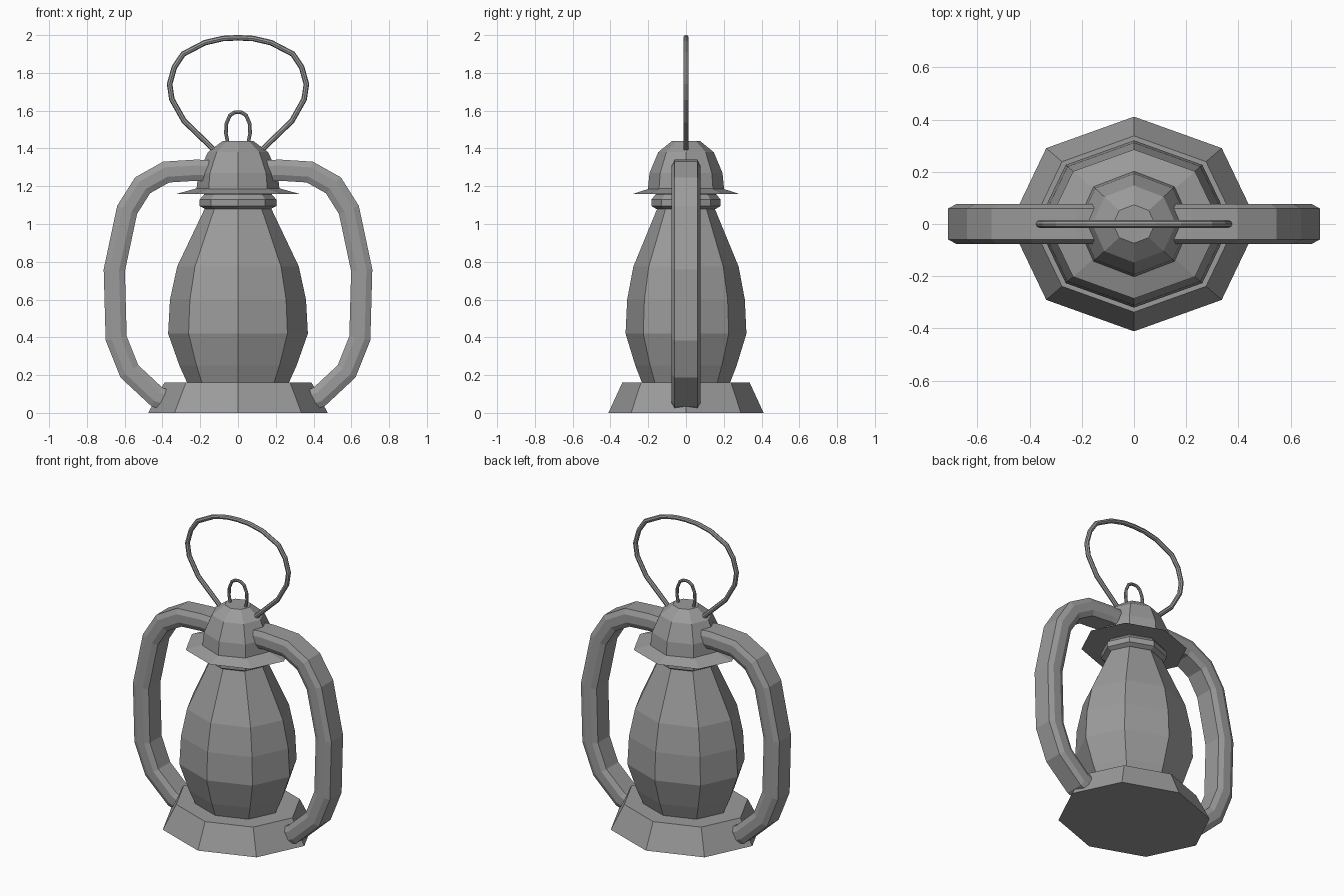
import bpy, bmesh
from math import cos, sin, pi
from mathutils import Vector

cube = bpy.data.objects.get("Cube")
if cube:
    bpy.data.objects.remove(cube)

metal = bpy.data.materials.new("grey_metal")
metal.use_nodes = True
GREY = (0.33, 0.33, 0.33, 1)
metal.diffuse_color = GREY
metal.node_tree.nodes["Principled BSDF"].inputs["Base Color"].default_value = GREY


def skin_rings(name, rings):
    """Bridge equal-sized closed rings and cap both ends."""
    bm = bmesh.new()
    loops = [[bm.verts.new(p) for p in ring] for ring in rings]
    n = len(loops[0])
    for a, b in zip(loops, loops[1:]):
        for i in range(n):
            j = (i + 1) % n
            bm.faces.new((a[i], a[j], b[j], b[i]))
    bm.faces.new(loops[0])
    bm.faces.new(loops[-1])
    bmesh.ops.recalc_face_normals(bm, faces=bm.faces)
    mesh = bpy.data.meshes.new(name)
    bm.to_mesh(mesh)
    bm.free()
    mesh.materials.append(metal)
    obj = bpy.data.objects.new(name, mesh)
    bpy.context.collection.objects.link(obj)
    return obj


def turned(name, profile, depth=0.865, sides=8):
    """Turn a (radius, height) profile, slightly flattened front to back."""
    angles = [2 * pi * i / sides for i in range(sides)]
    return skin_rings(name, [[(r * cos(a), r * depth * sin(a), z) for a in angles]
                             for r, z in profile])


def sweep(name, path, section):
    """Sweep a (sideways, y) section along an (x, z) path with mitred joints."""
    pts = [Vector(p) for p in path]
    rings = []
    for i, p in enumerate(pts):
        before = (p - pts[i - 1]).normalized() if i else None
        after = (pts[i + 1] - p).normalized() if i < len(pts) - 1 else None
        before, after = before or after, after or before
        t = (before + after).normalized()
        width = 1 / max(t.dot(after), 0.5)
        side = Vector((-t.y, t.x)) * width
        rings.append([(p.x + side.x * u, v, p.y + side.y * u) for u, v in section])
    return skin_rings(name, rings)


def round_section(radius, sides=8):
    return [(radius * cos(2 * pi * i / sides), radius * sin(2 * pi * i / sides))
            for i in range(sides)]


def mirrored(half):
    """Complete a path whose last point lies on the centre line."""
    return half + [(-x, z) for x, z in reversed(half[:-1])]


# Foot, globe, collar and hood
turned("base", [(0.475, 0), (0.39, 0.16)])
turned("globe", [(0.265, 0.15), (0.31, 0.25), (0.37, 0.42), (0.36, 0.6),
                 (0.322, 0.775), (0.172, 1.09)])
turned("collar", [(0.175, 1.08), (0.203, 1.095), (0.203, 1.13),
                  (0.18, 1.155), (0.18, 1.17)], depth=0.9)
turned("brim", [(0.33, 1.158), (0.215, 1.19)])
turned("hood", [(0.22, 1.18), (0.21, 1.27), (0.16, 1.38), (0.08, 1.44)], depth=0.92)

# Side arms with a bevelled flat section
arm_path = [(0.12, 1.28), (0.22, 1.285), (0.38, 1.275), (0.505, 1.205), (0.587, 1.075),
            (0.655, 0.755), (0.645, 0.395), (0.575, 0.22), (0.43, 0.085), (0.36, 0.06)]
u, v, bu, bv = 0.056, 0.076, 0.025, 0.06
arm_section = [(u, bv), (bu, v), (-bu, v), (-u, bv),
               (-u, -bv), (-bu, -v), (bu, -v), (u, -bv)]
for name, s in (("left_arm", 1), ("right_arm", -1)):
    sweep(name, [(s * x, z) for x, z in arm_path], arm_section)

# Carrying handle and small top ring
sweep("wire_handle", mirrored([(-0.12, 1.385), (-0.155, 1.42), (-0.285, 1.545), (-0.35, 1.66),
                               (-0.362, 1.74), (-0.337, 1.83), (-0.29, 1.9),
                               (-0.175, 1.96), (-0.08, 1.982), (0, 1.986)]),
      round_section(0.0145))
sweep("top_ring", mirrored([(-0.052, 1.42), (-0.064, 1.48), (-0.062, 1.53),
                            (-0.043, 1.575), (-0.02, 1.59), (0, 1.592)]),
      round_section(0.0095))
